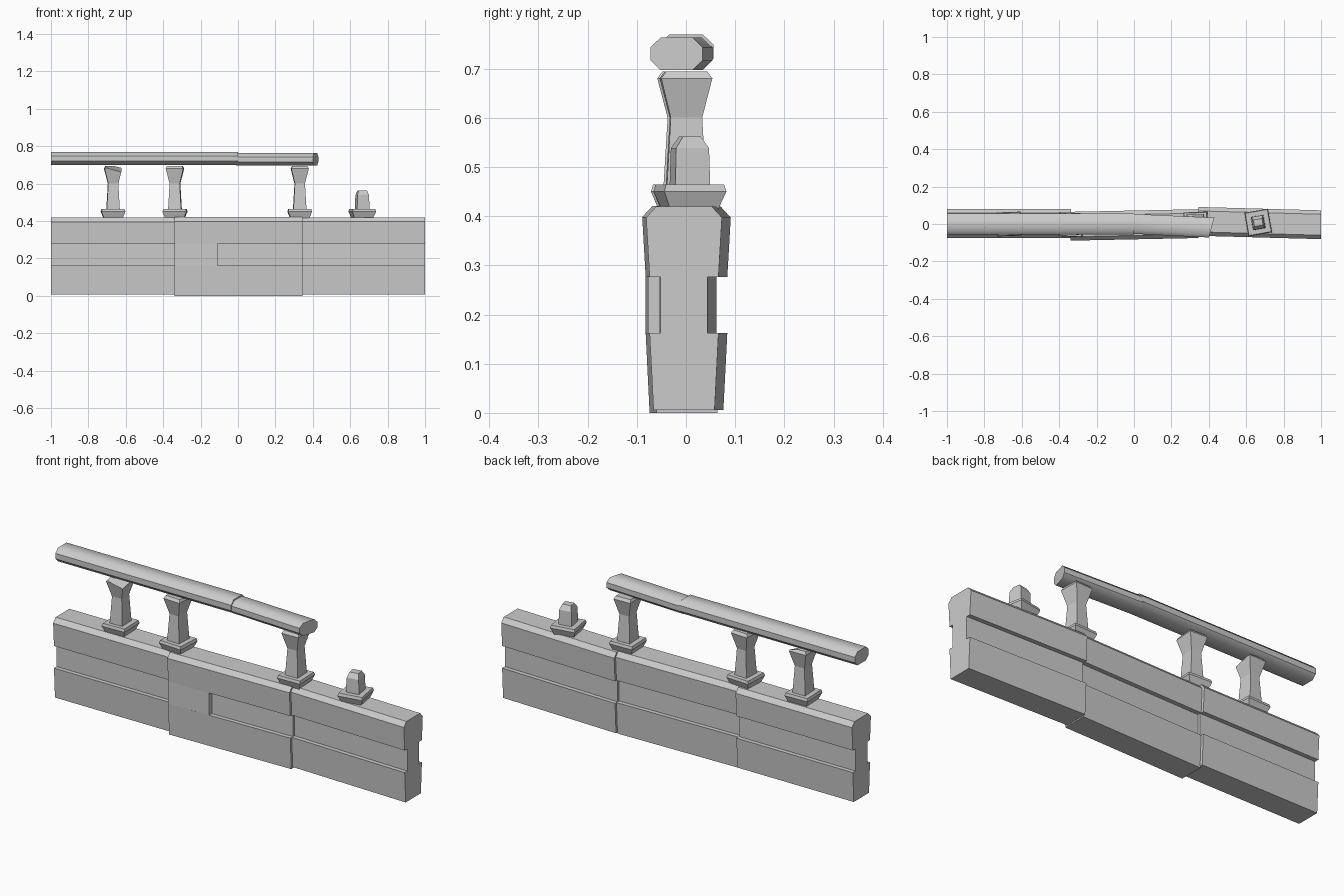
import bpy, bmesh, math
from mathutils import Matrix, Vector

if "Cube" in bpy.data.objects:
    bpy.data.objects.remove(bpy.data.objects["Cube"], do_unlink=True)

stone = bpy.data.materials.new("grey_stone")
stone.use_nodes = True
GREY = (0.6, 0.6, 0.6, 1)
stone.diffuse_color = GREY
stone.node_tree.nodes["Principled BSDF"].inputs["Base Color"].default_value = GREY


def loft(name, rings, place=None, smooth=0):
    """Skin a list of equal-length point rings and cap both ends."""
    bm = bmesh.new()
    rows = [[bm.verts.new(p) for p in ring] for ring in rings]
    n = len(rows[0])
    for a, b in zip(rows, rows[1:]):
        for i in range(n):
            j = (i + 1) % n
            bm.faces.new((a[i], a[j], b[j], b[i]))
    bm.faces.new(rows[0])
    bm.faces.new(rows[-1])
    bmesh.ops.recalc_face_normals(bm, faces=bm.faces)
    mesh = bpy.data.meshes.new(name)
    bm.to_mesh(mesh)
    bm.free()
    obj = bpy.data.objects.new(name, mesh)
    bpy.context.collection.objects.link(obj)
    mesh.materials.append(stone)
    if place:
        obj.matrix_world = place
    if smooth:
        bpy.ops.object.select_all(action="DESELECT")
        obj.select_set(True)
        bpy.context.view_layer.objects.active = obj
        bpy.ops.object.shade_smooth_by_angle(angle=math.radians(smooth))
    return obj


def mirrored(half):
    """Close a right-hand (y, z) profile with its mirror image."""
    return half + [(-y, z) for y, z in reversed(half)]


def extrude_x(name, profile, x0, x1, y0, y1, skew=0, smooth=45):
    """Run a (y, z) profile along x, drifting sideways from y0 to y1."""
    ends = ((x0, y0, 0), (x1, y1, skew))
    return loft(name, [[(x + s * y, y + dy, z) for y, z in profile]
                       for x, dy, s in ends], smooth=smooth)


# Wall: three blocks, each slightly out of line
def wall_profile(bottom, top):
    return mirrored([(0.062, bottom), (0.07, 0.162), (0.048, 0.162),
                     (0.048, 0.276), (0.07, 0.276), (0.077, top - 0.023),
                     (0.056, top)])


extrude_x("wall_block_right", wall_profile(0.008, 0.419), -1, -0.338, 0.003, 0.003)
extrude_x("wall_block_middle", wall_profile(0.0, 0.421), -0.34, 0.345, -0.012, 0.002)
extrude_x("wall_block_left", wall_profile(0.006, 0.42), 0.345, 1, 0.014, -0.004)

# Raised panel filling part of the front groove
panel = [(-0.07, 0.162), (-0.07, 0.276), (-0.03, 0.276), (-0.03, 0.162)]
extrude_x("groove_panel", panel, -0.34, -0.11, -0.012, -0.007)


# Posts on flared feet
def square_stack(levels):
    return [[(sx * w, sy * d, z) for sx, sy in ((-1, -1), (1, -1), (1, 1), (-1, 1))]
            for w, d, z in levels]


FOOT = square_stack([(0.05, 0.05, 0.415), (0.064, 0.064, 0.45), (0.06, 0.06, 0.464)])
SHAFT = square_stack([(0.035, 0.04, 0.46), (0.027, 0.032, 0.6),
                      (0.047, 0.052, 0.68), (0.04, 0.042, 0.694)])


def placed(x, y, turn):
    return Matrix.Translation((x, y, 0)) @ Matrix.Rotation(math.radians(turn), 4, "Z")


for label, x, y, turn in (("outer", -0.668, 0, 2), ("inner", -0.337, -0.004, -3),
                          ("left", 0.33, 0, 2)):
    loft(label + "_post_foot", FOOT, placed(x, y, turn))
    post = loft(label + "_post", SHAFT, placed(x, y, turn))
    if label == "outer":
        # Chipped notch in the top of the outermost post
        bm = bmesh.new()
        bm.from_mesh(post.data)
        bmesh.ops.bisect_plane(bm, geom=bm.verts[:] + bm.edges[:] + bm.faces[:],
                               plane_co=Vector((0, 0, 0.686)),
                               plane_no=Vector((0.3, -0.25, 1)), clear_outer=True)
        bmesh.ops.holes_fill(bm, edges=[e for e in bm.edges if e.is_boundary])
        bm.to_mesh(post.data)
        bm.free()

# Broken stump
stump = placed(0.664, 0.008, 10)
loft("stump_foot", FOOT, stump)
loft("broken_stump", square_stack([(0.034, 0.036, 0.46), (0.031, 0.034, 0.538),
                                   (0.023, 0.018, 0.562)]), stump)

# Handrail: straight length and a slimmer, drifting length with a slanted end
def rail_profile(w, h, z):
    return mirrored([(w * 0.62, z - h), (w, z - h * 0.4), (w, z + h * 0.4), (w * 0.62, z + h)])


extrude_x("long_rail", rail_profile(0.056, 0.035, 0.734), -1, 0, 0, 0)
extrude_x("short_rail", rail_profile(0.053, 0.033, 0.73), -0.01, 0.415, 0.001, -0.019, skew=0.27)
